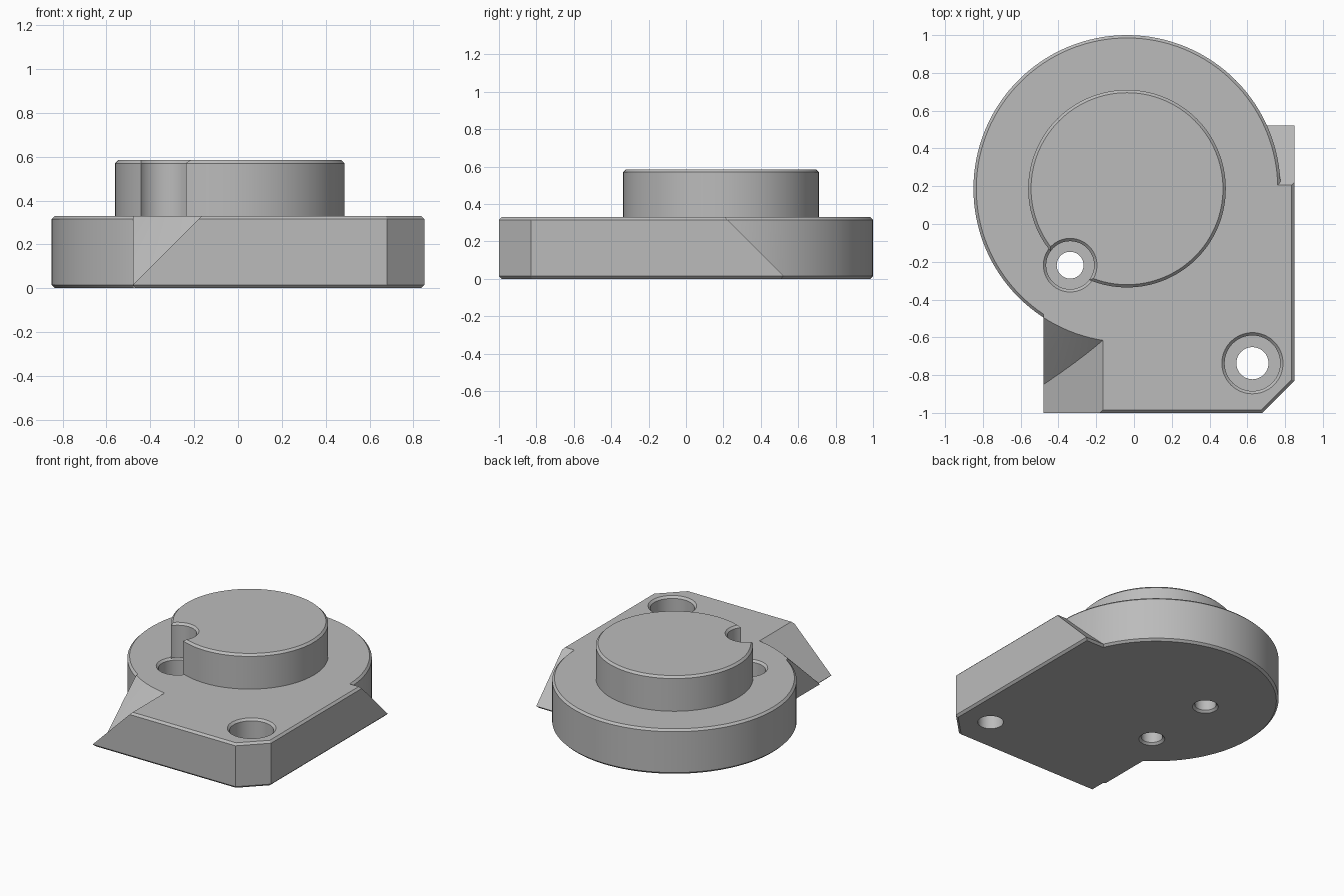
import bpy, bmesh, math
from mathutils import Vector

cube = bpy.data.objects.get("Cube")
if cube:
    bpy.data.objects.remove(cube)

CHAMFER = 0.015
TOP = 0.33          # upper face of the plate
BOSS_TOP = 0.585
CENTRE = (-0.037, 0.187)
DISC_R = 0.813
FLARE_R = DISC_R + TOP

metal = bpy.data.materials.new("plain_grey")
metal.use_nodes = True
grey = (0.5, 0.5, 0.5, 1)
metal.diffuse_color = grey
metal.node_tree.nodes["Principled BSDF"].inputs["Base Color"].default_value = grey


def finish(name, bm):
    bmesh.ops.recalc_face_normals(bm, faces=bm.faces)
    mesh = bpy.data.meshes.new(name)
    bm.to_mesh(mesh)
    bm.free()
    mesh.materials.append(metal)
    obj = bpy.data.objects.new(name, mesh)
    bpy.context.collection.objects.link(obj)
    return obj


def turned(profile, centre, steps=128):
    """Closed solid of revolution from (radius, height) points, bottom to top."""
    bm = bmesh.new()
    rings = []
    for r, z in profile:
        rings.append([bm.verts.new((centre[0] + r * math.cos(math.tau * i / steps),
                                    centre[1] + r * math.sin(math.tau * i / steps), z))
                      for i in range(steps)])
    for low, high in zip(rings, rings[1:]):
        for i in range(steps):
            j = (i + 1) % steps
            bm.faces.new((low[i], low[j], high[j], high[i]))
    bm.faces.new(rings[0][::-1])
    bm.faces.new(rings[-1])
    return bm


def trim(bm, point, normal):
    """Cut a convex solid with a plane and cap the cut."""
    cut = bmesh.ops.bisect_plane(bm, geom=bm.verts[:] + bm.edges[:] + bm.faces[:],
                                 plane_co=point, plane_no=normal, clear_outer=True)
    edges = [e for e in cut["geom_cut"] if isinstance(e, bmesh.types.BMEdge)]
    bmesh.ops.contextual_create(bm, geom=edges)


def combine(target, other, operation):
    mod = target.modifiers.new(operation.lower(), 'BOOLEAN')
    mod.operation, mod.solver, mod.object = operation, 'EXACT', other
    other.hide_render = True
    bpy.context.view_layer.objects.active = target
    bpy.ops.object.modifier_apply(modifier=mod.name)
    bpy.data.objects.remove(other)


# Round plate, chamfered top and bottom
base = finish("base_plate", turned([(DISC_R - CHAMFER, 0), (DISC_R, CHAMFER),
                                    (DISC_R, TOP - CHAMFER), (DISC_R - CHAMFER, TOP)], CENTRE))

# Corner block with a clipped corner and two sloped ends
outline = [(-0.48, -1), (0.68, -1), (0.85, -0.83), (0.85, 0.523), (0.2, 0.523), (-0.48, 0)]
bm = bmesh.new()
floor = bm.faces.new([bm.verts.new((x, y, 0)) for x, y in outline])
wall = bmesh.ops.extrude_face_region(bm, geom=[floor], use_keep_orig=True)
bmesh.ops.translate(bm, vec=(0, 0, TOP),
                    verts=[v for v in wall["geom"] if isinstance(v, bmesh.types.BMVert)])
bmesh.ops.recalc_face_normals(bm, faces=bm.faces)
rims = [e for e in bm.edges if abs(e.verts[0].co.z - e.verts[1].co.z) < 0.01]
bmesh.ops.bevel(bm, geom=rims, offset=CHAMFER * math.sqrt(2) / 1.414, segments=1, affect='EDGES')
trim(bm, Vector((-0.165, 0, TOP)), Vector((-1, 0, 1)).normalized())
trim(bm, Vector((0, 0.207, TOP)), Vector((0, 1, 1)).normalized())
combine(base, finish("corner_block", bm), 'UNION')

# Conical fillet between the round plate and the left slope
bm = turned([(FLARE_R, 0), (DISC_R, TOP)], CENTRE)
trim(bm, (-0.48, 0, 0), (-1, 0, 0))
trim(bm, (-0.1, 0, 0), (1, 0, 0))
trim(bm, (0, -0.3, 0), (0, 1, 0))
trim(bm, (0, -0.99, 0), (0, -1, 0))
combine(base, finish("flare", bm), 'UNION')

# Raised round boss
BOSS_R = 0.523
boss = finish("round_boss", turned([(BOSS_R, TOP), (BOSS_R, BOSS_TOP - CHAMFER),
                                    (BOSS_R - CHAMFER, BOSS_TOP)], CENTRE))


def flared_top(r, z):
    """Profile points for a cutter leaving a chamfered rim at height z."""
    return [(r, z - CHAMFER), (r + 2 * CHAMFER, z + CHAMFER)]


def flared_foot(r):
    return [(r + 2 * CHAMFER, -CHAMFER), (r, CHAMFER)]


# Counterbored screw holes and a blind hole underneath
SEAT = 0.13
inner, corner, blind = (-0.338, -0.218), (0.627, -0.737), (-0.335, 0.34)
holes = [
    (inner, flared_foot(0.071) + [(0.071, SEAT), (0.127, SEAT)] + flared_top(0.127, TOP)),
    (corner, [(0.085, -0.1), (0.085, SEAT), (0.147, SEAT)] + flared_top(0.147, TOP)),
    (blind, flared_foot(0.071) + [(0.071, 0.25)]),
]
for place, profile in holes:
    combine(base, finish("hole_cutter", turned(profile, place, 64)), 'DIFFERENCE')

# Notch in the boss above the inner screw hole
notch = turned([(0.127, TOP - 0.1)] + flared_top(0.127, BOSS_TOP), inner, 64)
combine(boss, finish("notch_cutter", notch), 'DIFFERENCE')

for obj in (base, boss):
    bpy.ops.object.select_all(action='DESELECT')
    obj.select_set(True)
    bpy.context.view_layer.objects.active = obj
    bpy.ops.object.shade_smooth_by_angle(angle=math.radians(25))
